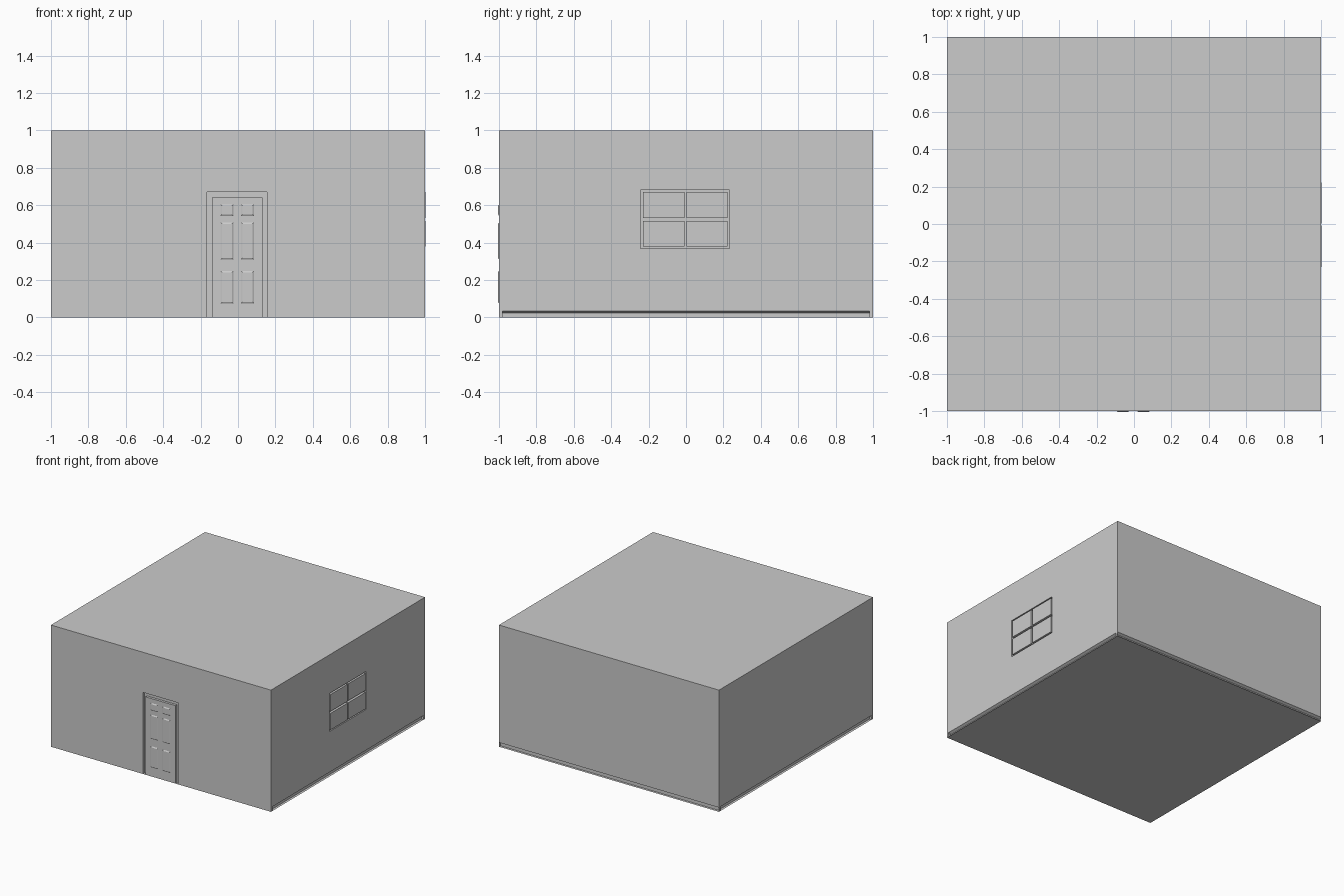
import bpy

if "Cube" in bpy.data.objects:
    bpy.data.objects.remove(bpy.data.objects["Cube"])

# Wall mappings: (along wall, height, depth into the room) -> world position
FRONT = lambda a, z, d: (a, -1 + d, z)
BACK = lambda a, z, d: (a, 1 - d, z)
RIGHT = lambda a, z, d: (1 - d, a, z)
LEFT = lambda a, z, d: (-1 + d, a, z)


def make(name, quads, side):
    verts, faces = [], []
    for q in quads:
        pts = [side(*p) for p in q]
        if side in (BACK, LEFT):
            pts.reverse()
        faces.append(list(range(len(verts), len(verts) + 4)))
        verts += pts
    me = bpy.data.meshes.new(name)
    me.from_pydata(verts, [], faces)
    ob = bpy.data.objects.new(name, me)
    bpy.context.collection.objects.link(ob)
    # weld shared edges
    mod = ob.modifiers.new("weld", 'WELD')
    mod.merge_threshold = 0.0001
    return ob


def rect(a0, a1, z0, z1, d=0.0):
    return [(a0, z0, d), (a1, z0, d), (a1, z1, d), (a0, z1, d)]


def sheet(outer, holes, d=0.0):
    """Flat rectangle with rectangular holes."""
    xs = sorted({v for r in [outer] + holes for v in r[:2]})
    zs = sorted({v for r in [outer] + holes for v in r[2:]})
    out = []
    for x0, x1 in zip(xs, xs[1:]):
        for z0, z1 in zip(zs, zs[1:]):
            cx, cz = (x0 + x1) / 2, (z0 + z1) / 2
            if not any(h[0] < cx < h[1] and h[2] < cz < h[3] for h in holes):
                out.append(rect(x0, x1, z0, z1, d))
    return out


def rim(r, d0, d1, inset=0.0):
    """Side faces joining a rectangle at depth d0 to its inset at d1."""
    p = rect(*r, d0)
    q = rect(r[0] + inset, r[1] - inset, r[2] + inset, r[3] - inset, d1)
    return [[p[i], p[(i + 1) % 4], q[(i + 1) % 4], q[i]] for i in range(4)]


BH, BS, BD = 0.035, 0.024, 0.02      # baseboard height, slope start, depth
TRIM = (-0.165, 0.155, 0.0, 0.67)
SLAB = (-0.14, 0.13, 0.0, 0.64)
FRAME = (-0.243, 0.233, 0.369, 0.682)

# Walls, open behind the trim and baseboards
make("front_wall", sheet((-1, 1, BH, 1), [TRIM]), FRONT)
make("back_wall", sheet((-1, 1, BH, 1), []), BACK)
corners = [rect(-1, -1 + BD, 0, BH), rect(1 - BD, 1, 0, BH)]
make("right_wall", sheet((-1, 1, BH, 1), [FRAME]) + corners, RIGHT)
make("left_wall", sheet((-1, 1, BH, 1), []) + corners, LEFT)

# Floor and ceiling
for name, z in (("floor", 0), ("ceiling", 1)):
    bpy.ops.mesh.primitive_plane_add(size=2, location=(0, 0, z))
    bpy.context.object.name = name


# Baseboards: upright face with a sloped top, reaching back to the wall
def baseboard(name, side, a0, a1):
    make(name, [rect(a0, a1, 0, BS, BD),
                [(a0, BS, BD), (a1, BS, BD), (a1, BH, 0), (a0, BH, 0)]], side)


baseboard("front_baseboard_left", FRONT, -1, TRIM[0])
baseboard("front_baseboard_right", FRONT, TRIM[1], 1)
baseboard("back_baseboard", BACK, -1, 1)
baseboard("right_baseboard", RIGHT, -1 + BD, 1 - BD)
baseboard("left_baseboard", LEFT, -1 + BD, 1 - BD)

# Door trim standing into the room around the door
make("door_trim", sheet(TRIM, [SLAB], BD) + rim(TRIM, 0, BD) + rim(SLAB, BD, 0), FRONT)

# Door with six sunken panels
panels = [(x0, x1, z0, z1) for x0, x1 in ((-0.093, -0.025), (0.016, 0.085))
          for z0, z1 in ((0.075, 0.249), (0.31, 0.508), (0.543, 0.604))]
door = sheet(SLAB, panels)
for p in panels:
    i = 0.008
    door += rim(p, 0, -0.005, i)
    door.append(rect(p[0] + i, p[1] - i, p[2] + i, p[3] - i, -0.005))
make("door", door, FRONT)

# Window frame and panes
panes = [(y0, y1, z0, z1) for y0, y1 in ((-0.23, -0.009), (0.003, 0.222))
         for z0, z1 in ((0.38, 0.516), (0.532, 0.671))]
frame = sheet(FRAME, panes, BD) + rim(FRAME, 0, BD)
for p in panes:
    frame += rim(p, BD, -0.003)
make("window_frame", frame, RIGHT)
make("window_panes", [rect(*p, -0.003) for p in panes], RIGHT)
